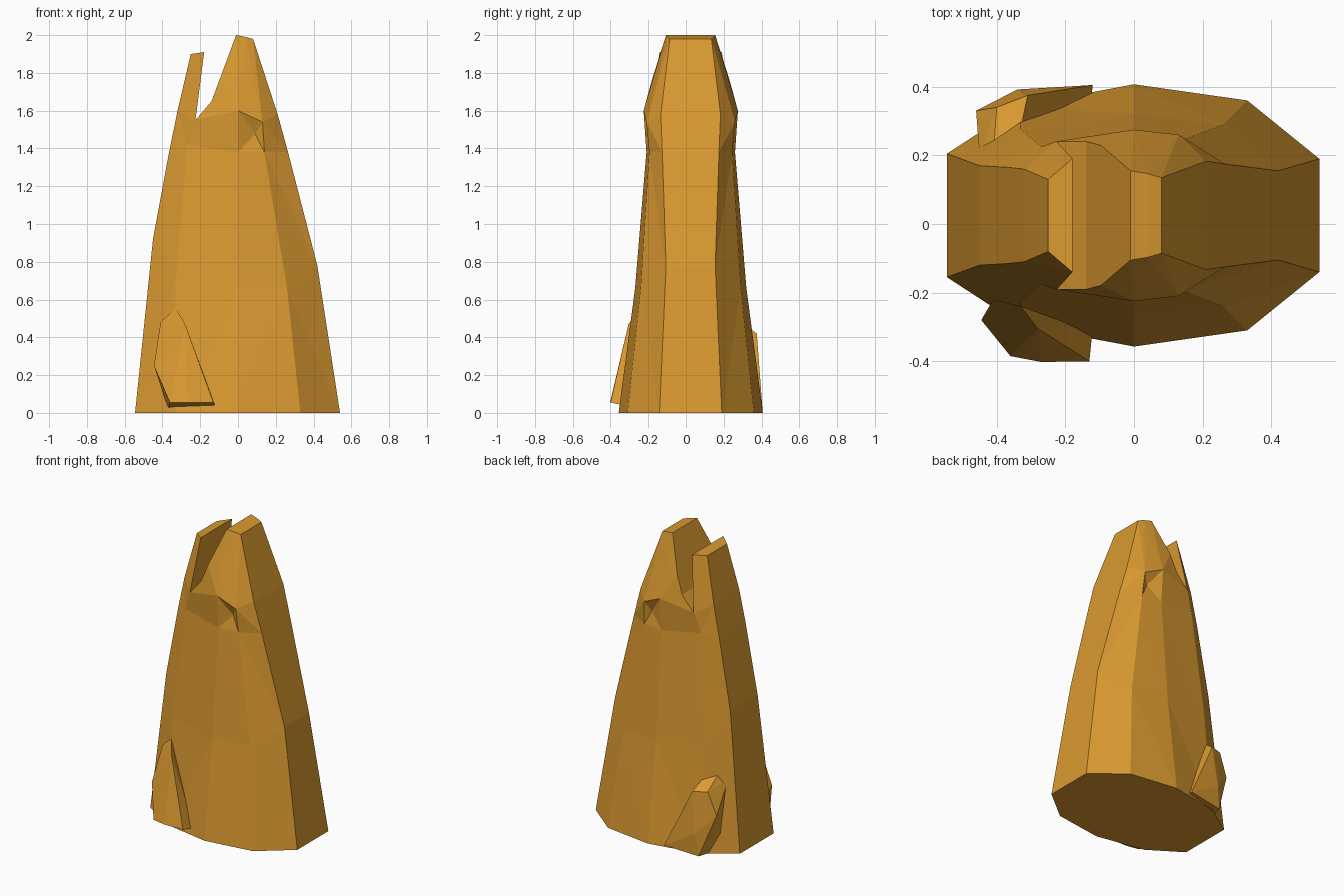
import bpy, bmesh
from mathutils import Vector

cube = bpy.data.objects.get("Cube")
if cube:
    bpy.data.objects.remove(cube)

# Single ochre stone colour
stone = bpy.data.materials.new("ochre_stone")
stone.use_nodes = True
colour = (0.70, 0.32, 0.03, 1)
stone.diffuse_color = colour
stone.node_tree.nodes["Principled BSDF"].inputs["Base Color"].default_value = colour


def finish(bm, name):
    bmesh.ops.recalc_face_normals(bm, faces=bm.faces[:])
    mesh = bpy.data.meshes.new(name)
    bm.to_mesh(mesh)
    bm.free()
    mesh.materials.append(stone)
    obj = bpy.data.objects.new(name, mesh)
    bpy.context.collection.objects.link(obj)
    return obj


def hull_rock(name, points):
    bm = bmesh.new()
    verts = [bm.verts.new(p) for p in points]
    res = bmesh.ops.convex_hull(bm, input=verts)
    loose = [v for v in bm.verts if not v.link_faces]
    bmesh.ops.delete(bm, geom=loose, context='VERTS')
    return finish(bm, name)


# Spire rings, left edge to right edge: (x, z, half depth), mirrored front to back
MID_Y = 0.025
rings = [
    [(-.545, 0, .18), (-.33, 0, .32), (0, 0, .382), (.33, 0, .335), (.54, 0, .165)],
    [(-.45, .92, .145), (-.33, .7, .25), (0, .66, .295), (.26, .66, .265), (.42, .78, .13)],
    [(-.365, 1.38, .14), (-.27, 1.42, .2), (0, 1.38, .235), (.14, 1.38, .22), (.265, 1.38, .15)],
    [(-.32, 1.6, .135), (-.23, 1.55, .215), (0, 1.6, .25), (.13, 1.54, .235), (.21, 1.58, .158)],
    [(-.25, 1.9, .105), (-.18, 1.91, .165), (-.01, 2, .13), (.04, 1.99, .122), (.08, 1.98, .11)],
]
bm = bmesh.new()
loops = []
for ring in rings:
    front = [bm.verts.new((x, MID_Y - d, z)) for x, z, d in ring]
    back = [bm.verts.new((x, MID_Y + d, z)) for x, z, d in ring]
    loops.append(front + back[::-1])
dented = []
for level, (a, b) in enumerate(zip(loops, loops[1:])):
    n = len(a)
    for i in range(n):
        j = (i + 1) % n
        face = bm.faces.new((a[i], a[j], b[j], b[i]))
        if level == 2 and i in (2, 6):
            dented.append(face)
for loop in (loops[0], loops[-1]):
    for i in range(4):
        bm.faces.new((loop[i], loop[i + 1], loop[8 - i], loop[9 - i]))

# Small chipped hollow near the top, on the front and the back
for v in bmesh.ops.poke(bm, faces=dented)["verts"]:
    v.co.y += .03 if v.co.y < MID_Y else -.03
    v.co.x += .03
bmesh.ops.triangulate(bm, faces=bm.faces[:])
spire = finish(bm, "rock_spire")

# Slanted cleft splitting the peak in two
profile = [(-.225, 1.55), (-.14, 1.65), (-.01, 2), (.03, 2.1), (-.155, 2.1)]
bm = bmesh.new()
section = bm.faces.new([bm.verts.new((x, -.6, z)) for x, z in profile])
ext = bmesh.ops.extrude_face_region(bm, geom=[section], use_keep_orig=True)["geom"]
moved = [g for g in ext if isinstance(g, bmesh.types.BMVert)]
bmesh.ops.translate(bm, verts=moved, vec=Vector((0, 1.2, 0)))
cutter = finish(bm, "cleft_cutter")
cutter.hide_render = True
cutter.hide_set(True)
cut = spire.modifiers.new("cleft", 'BOOLEAN')
cut.operation = 'DIFFERENCE'
cut.solver = 'EXACT'
cut.object = cutter

# Bake the cleft and drop the cutter
graph = bpy.context.evaluated_depsgraph_get()
spire_mesh = bpy.data.meshes.new_from_object(spire.evaluated_get(graph))
spire.modifiers.clear()
spire.data = spire_mesh
bpy.data.objects.remove(cutter)

# Slabs leaning against the foot
hull_rock("front_foot_rock", [
    (-.33, -.24, .555), (-.41, -.22, .48), (-.28, -.305, .47), (-.445, -.28, .25),
    (-.36, -.385, .055), (-.27, -.402, .055), (-.13, -.4, .055),
    (-.37, -.25, .025), (-.12, -.3, .035)])
hull_rock("back_foot_rock", [
    (-.41, .2, .54), (-.45, .2, .46), (-.46, .33, .28), (-.4, .34, .43),
    (-.31, .375, .42), (-.33, .28, .49), (-.34, .392, .15),
    (-.12, .405, .02), (-.13, .33, .02), (-.36, .38, 0), (-.42, .2, 0)])
